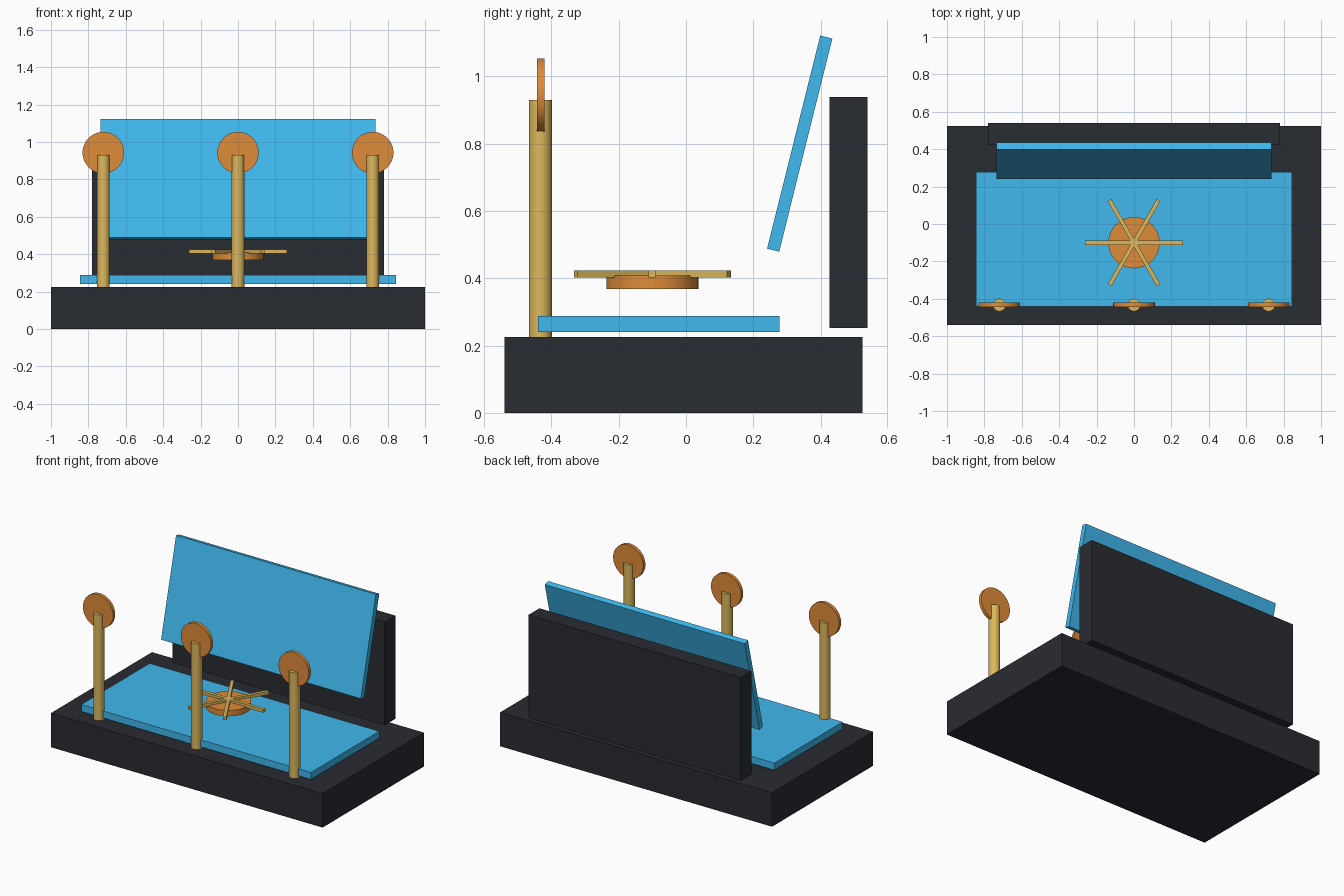
import bpy
from math import radians, pi

if "Cube" in bpy.data.objects:
    bpy.data.objects.remove(bpy.data.objects["Cube"])


def material(name, rgb):
    m = bpy.data.materials.new(name)
    m.diffuse_color = (*rgb, 1)
    m.use_nodes = True
    m.node_tree.nodes["Principled BSDF"].inputs["Base Color"].default_value = m.diffuse_color
    return m


DARK = material("charcoal", (0.022, 0.025, 0.032))
BLUE = material("blue", (0.05, 0.48, 0.85))
GOLD = material("gold", (0.72, 0.48, 0.11))
ORANGE = material("orange", (0.74, 0.26, 0.04))


def box(name, loc, size, mat, rot=(0, 0, 0)):
    bpy.ops.mesh.primitive_cube_add(size=1, location=loc, rotation=rot)
    ob = bpy.context.object
    ob.name = name
    ob.scale = size
    bpy.ops.object.transform_apply(location=False, rotation=False, scale=True)
    ob.data.materials.append(mat)
    return ob


def cylinder(name, loc, radius, depth, mat, rot=(0, 0, 0), sides=32):
    bpy.ops.mesh.primitive_cylinder_add(vertices=sides, radius=radius, depth=depth,
                                        location=loc, rotation=rot)
    ob = bpy.context.object
    ob.name = name
    ob.data.materials.append(mat)
    bpy.ops.object.shade_smooth_by_angle(angle=radians(30))
    return ob


# Base slab, floor panel, back wall and leaning panel
box("base", (0, -0.0075, 0.113), (2, 1.063, 0.226), DARK)
box("floor_panel", (0, -0.081, 0.264), (1.69, 0.718, 0.047), BLUE)
box("back_wall", (0, 0.4825, 0.596), (1.56, 0.113, 0.687), DARK)
box("leaning_panel", (0, 0.338, 0.8005), (1.47, 0.037, 0.653), BLUE,
    (radians(-14), 0, 0))

# Front posts, each with an upright disc on top
for side, x in (("left", -0.72), ("middle", 0), ("right", 0.72)):
    cylinder(f"{side}_post", (x, -0.433, 0.578), 0.034, 0.704, GOLD)
    cylinder(f"{side}_post_disc", (x, -0.432, 0.943), 0.111, 0.022, ORANGE,
             (pi / 2, 0, 0), 48)

# Central hub with three crossing bars making six spokes
cylinder("hub", (0, -0.1, 0.3885), 0.137, 0.039, ORANGE, sides=48)
for i in range(3):
    box(f"spoke_bar_{i + 1}", (0, -0.1, 0.4135), (0.526, 0.022, 0.021), GOLD,
        (0, 0, i * pi / 3))
